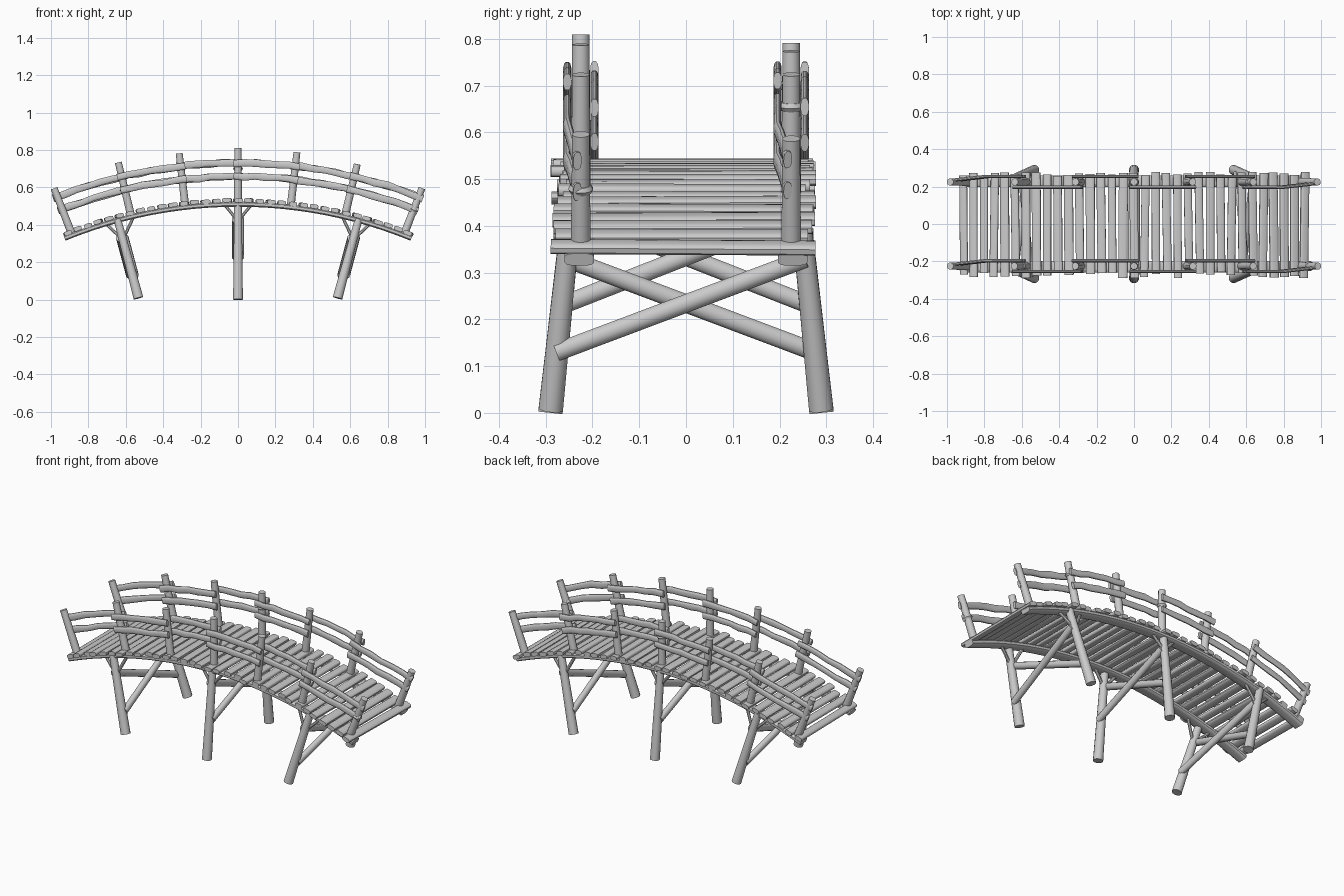
import bpy, bmesh, math, random
from mathutils import Vector

random.seed(4)
cube = bpy.data.objects.get("Cube")
if cube:
    bpy.data.objects.remove(cube)

wood = bpy.data.materials.new("grey_wood")
wood.use_nodes = True
GREY = (0.6, 0.6, 0.6, 1)
wood.diffuse_color = GREY
wood.node_tree.nodes["Principled BSDF"].inputs["Base Color"].default_value = GREY

RADIUS, CROWN = 2.47, 0.53
END = 0.388          # half angle of the arched deck
RAIL_Y = 0.225
UP, ACROSS = Vector((0, 0, 1)), Vector((0, 1, 0))


def arc(angle, height=0.0, y=0.0):
    """Point on the bridge arch, lifted radially by height."""
    r = RADIUS + height
    return Vector((r * math.sin(angle), y, r * math.cos(angle) - RADIUS + CROWN))


def log(name, points, widths, heights, up=UP, sides=12, power=1.0):
    """Sweep a rounded section along points; power below 1 squares it off."""
    points = [Vector(p) for p in points]
    n = len(points)
    if not isinstance(widths, (list, tuple)):
        widths = [widths] * n
    if not isinstance(heights, (list, tuple)):
        heights = [heights] * n
    bm = bmesh.new()
    rings = []
    for i, p in enumerate(points):
        t = (points[min(i + 1, n - 1)] - points[max(i - 1, 0)]).normalized()
        a = t.cross(up).normalized()
        b = a.cross(t)
        ring = []
        for k in range(sides):
            ang = 2 * math.pi * (k + 0.5) / sides
            c, s = math.cos(ang), math.sin(ang)
            u = math.copysign(abs(c) ** power, c) * widths[i]
            v = math.copysign(abs(s) ** power, s) * heights[i]
            ring.append(bm.verts.new(p + a * u + b * v))
        rings.append(ring)
    for r0, r1 in zip(rings, rings[1:]):
        for k in range(sides):
            j = (k + 1) % sides
            bm.faces.new((r0[k], r0[j], r1[j], r1[k]))
    bm.faces.new(rings[0][::-1])
    bm.faces.new(rings[-1])
    bmesh.ops.recalc_face_normals(bm, faces=bm.faces)
    mesh = bpy.data.meshes.new(name)
    bm.to_mesh(mesh)
    bm.free()
    mesh.materials.append(wood)
    ob = bpy.data.objects.new(name, mesh)
    bpy.context.collection.objects.link(ob)
    bpy.ops.object.select_all(action="DESELECT")
    ob.select_set(True)
    bpy.context.view_layer.objects.active = ob
    bpy.ops.object.shade_smooth_by_angle(angle=math.radians(40))
    return ob


# Deck planks, slightly uneven in length and direction
PLANKS = 33
for i in range(PLANKS):
    a = (END - 0.01) * (2 * i / (PLANKS - 1) - 1)
    skew = random.uniform(-0.002, 0.002)
    lift = random.uniform(-0.002, 0.003)
    front = arc(a - skew, lift, -random.uniform(0.255, 0.29))
    back = arc(a + skew, lift, random.uniform(0.255, 0.278))
    normal = Vector((math.sin(a), 0, math.cos(a)))
    log("deck_plank", [front, back], random.uniform(0.021, 0.025), 0.012,
        normal, 12, 0.6)

# Arched beams under the deck
for side in (-1, 1):
    path = [arc(END * k / 12, -0.02, side * 0.228) for k in range(-12, 13)]
    log("deck_beam", path, 0.032, 0.014, UP, 12, 0.55)

# Railing posts and rails
POSTS = [-0.37, -0.235, -0.115, 0, 0.115, 0.235, 0.37]
for side in (-1, 1):
    for a in POSTS:
        top = 0.25 if abs(a) > 0.3 else 0.27
        top += random.uniform(-0.008, 0.004) + (0.006 if side < 0 else -0.004)
        y = side * RAIL_Y
        log("railing_post", [arc(a, -0.02, y), arc(a, top * 0.5, y), arc(a, top, y)],
            [0.022, 0.0205, 0.019], [0.022, 0.0205, 0.019], ACROSS)

    for height in (0.128, 0.2):
        for i in range(len(POSTS) - 1):
            # Spans pass alternately on either side of the posts
            offset = -0.029 if i % 2 else 0.029
            a0, a1 = POSTS[i] - 0.009, POSTS[i + 1] + 0.009
            path, tall = [], []
            for k in range(7):
                f = k / 6
                shift = offset
                if i == 0:
                    shift *= min(1, 0.25 + 1.5 * f)
                if i == len(POSTS) - 2:
                    shift *= min(1, 0.25 + 1.5 * (1 - f))
                wobble = random.uniform(-0.004, 0.004)
                path.append(arc(a0 + (a1 - a0) * f, height + wobble,
                                side * RAIL_Y + shift))
                tall.append(random.uniform(0.017, 0.021))
            log("hand_rail" if height > 0.15 else "lower_rail", path, 0.009, tall,
                UP, 12, 0.8)

# Collars on a few posts
for a, h, side in ((0.37, 0.125, -1), (0, 0.17, 1), (0.235, 0.2, 1), (-0.235, 0.13, -1)):
    y = side * RAIL_Y
    log("post_collar", [arc(a, h - 0.009, y), arc(a, h, y), arc(a, h + 0.009, y)],
        [0.022, 0.027, 0.022], [0.022, 0.027, 0.022], ACROSS)

# Three trestles: legs, crossed logs and thin struts
for sx in (-1, 0, 1):
    foot_x, top_x = 0.53 * sx, 0.645 * sx
    top_z = 0.43 if sx else 0.51
    foot_z = 0.008 if sx else 0.0

    def leg_point(z, side):
        f = z / top_z
        return Vector((foot_x + (top_x - foot_x) * f, side * (0.29 - 0.105 * z), z))

    for side in (-1, 1):
        log("trestle_leg", [leg_point(foot_z, side), leg_point(top_z, side)],
            [0.027, 0.021], [0.027, 0.021], ACROSS)
        low = leg_point(0.13 if sx else 0.23, -side)
        high = leg_point(0.33 if sx else 0.43, side)
        shift = Vector((0.016 * side, 0, 0))
        log("cross_brace", [low + shift, high + shift], 0.018, 0.02)
        joint = leg_point(0.32 if sx else 0.42, side)
        ends = (sx * 0.71, sx * 0.565) if sx else (-0.07, 0.07)
        for x in ends:
            tip = arc(math.asin(x / RADIUS), -0.025, side * 0.232)
            log("deck_strut", [joint, tip], 0.009, 0.009, ACROSS, 8)
